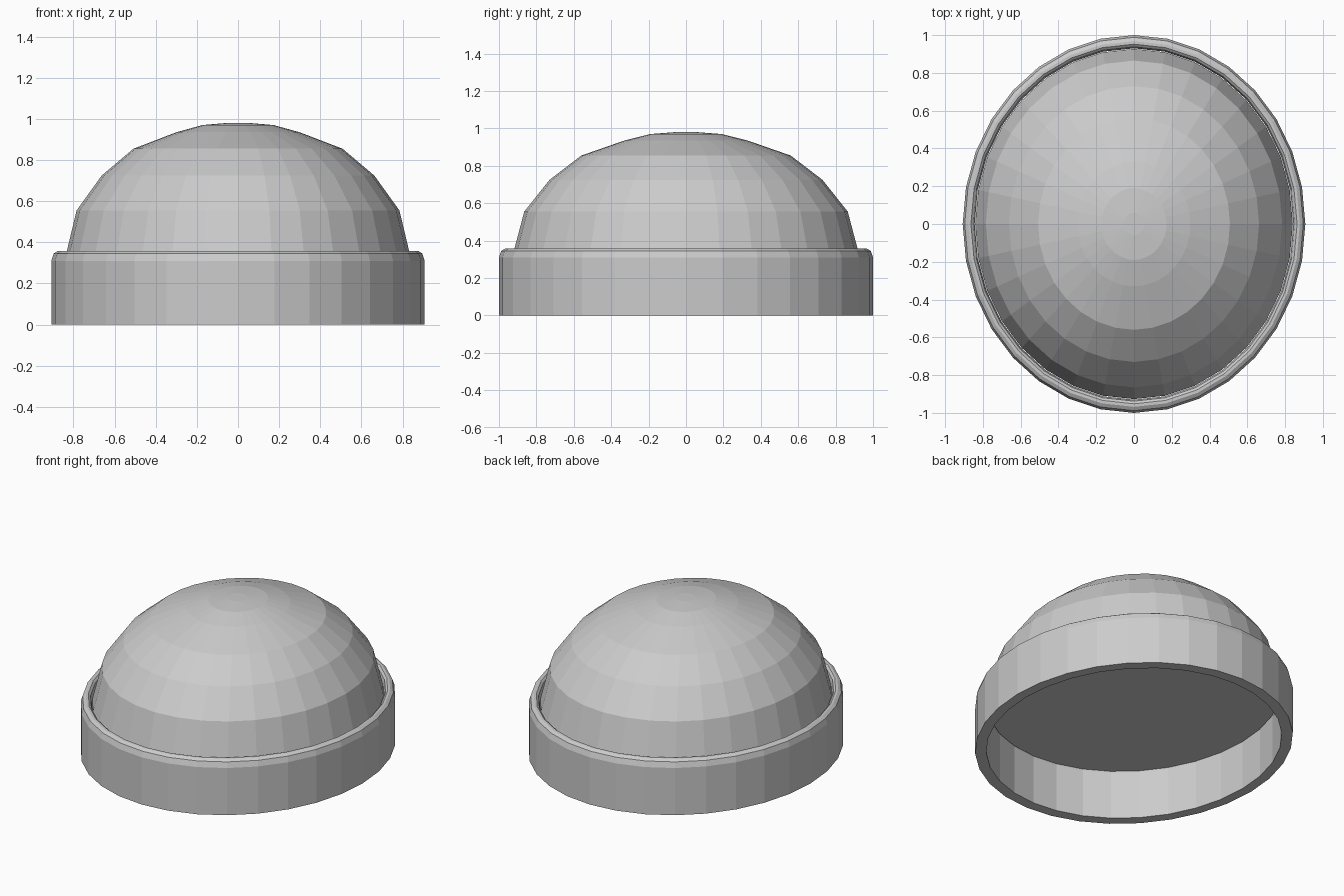
import bpy, bmesh
from math import sin, cos, pi

if "Cube" in bpy.data.objects:
    bpy.data.objects.remove(bpy.data.objects["Cube"])

SIDES = 32
X_RATIO = 0.907  # the plan is an ellipse, narrower in x


def lathe(name, profile, closed=False):
    """Spin (radius, z) points round z; a closed profile makes a ring, an open one gets end caps."""
    bm = bmesh.new()
    rings = [[bm.verts.new((X_RATIO * r * sin(2 * pi * i / SIDES),
                            r * cos(2 * pi * i / SIDES), z)) for i in range(SIDES)]
             for r, z in profile]
    pairs = list(zip(rings, rings[1:]))
    if closed:
        pairs.append((rings[-1], rings[0]))
    else:
        bm.faces.new(rings[0])
        bm.faces.new(rings[-1])
    for a, b in pairs:
        for i in range(SIDES):
            j = (i + 1) % SIDES
            bm.faces.new((a[i], a[j], b[j], b[i]))
    bmesh.ops.recalc_face_normals(bm, faces=bm.faces)
    mesh = bpy.data.meshes.new(name)
    bm.to_mesh(mesh)
    bm.free()
    obj = bpy.data.objects.new(name, mesh)
    bpy.context.collection.objects.link(obj)
    return obj


# Upright base band with a rounded top edge, open underneath
lathe("base_band", [(1.0, 0), (1.0, 0.31), (0.988, 0.345), (0.968, 0.357),
                    (0.952, 0.357), (0.938, 0.345), (0.93, 0.31), (0.93, 0)], closed=True)

# Faceted dome with a flat underside, seated inside the band
lathe("dome", [(0.927, 0.32), (0.865, 0.555), (0.73, 0.725), (0.56, 0.855),
               (0.33, 0.935), (0.19, 0.97), (0.06, 0.98)])
